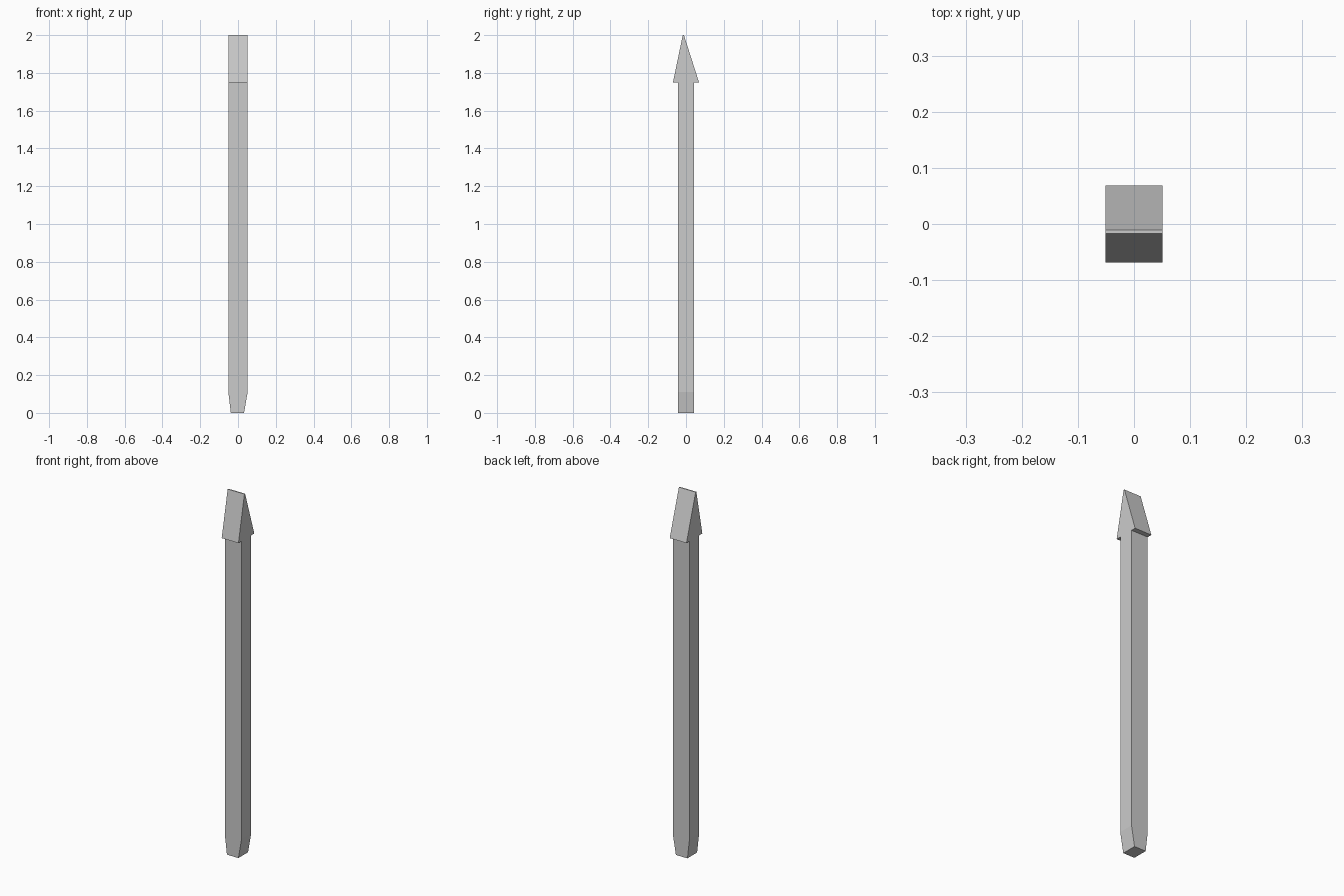
import bpy
import bmesh

if "Cube" in bpy.data.objects:
    bpy.data.objects.remove(bpy.data.objects["Cube"])

HALF_X = 0.051


def extruded(name, profile, x0=-HALF_X, x1=HALF_X, plane="yz"):
    """Flat profile extruded into a solid along x (yz plane) or y (xz plane)."""
    bm = bmesh.new()
    place = (lambda p, d: (d, p[0], p[1])) if plane == "yz" else (lambda p, d: (p[0], d, p[1]))
    face = bm.faces.new([bm.verts.new(place(p, x0)) for p in profile])
    ext = bmesh.ops.extrude_face_region(bm, geom=[face])
    offset = (x1 - x0, 0, 0) if plane == "yz" else (0, x1 - x0, 0)
    verts = [g for g in ext["geom"] if isinstance(g, bmesh.types.BMVert)]
    bmesh.ops.translate(bm, verts=verts, vec=offset)
    bmesh.ops.recalc_face_normals(bm, faces=bm.faces)
    mesh = bpy.data.meshes.new(name)
    bm.to_mesh(mesh)
    bm.free()
    obj = bpy.data.objects.new(name, mesh)
    bpy.context.collection.objects.link(obj)
    return obj


# Square post with a tapered foot, slightly uneven on the two sides
extruded("post", [(-0.038, 0), (0.032, 0), (HALF_X, 0.11), (HALF_X, 1.75),
                  (-HALF_X, 1.75), (-HALF_X, 0.11)], -0.042, 0.042, plane="xz")

# Arrow-shaped head overhanging front and back, with a narrow flat tip
extruded("pointed_head", [(-0.069, 1.75), (0.069, 1.75), (-0.011, 2.0), (-0.017, 2.0)])
